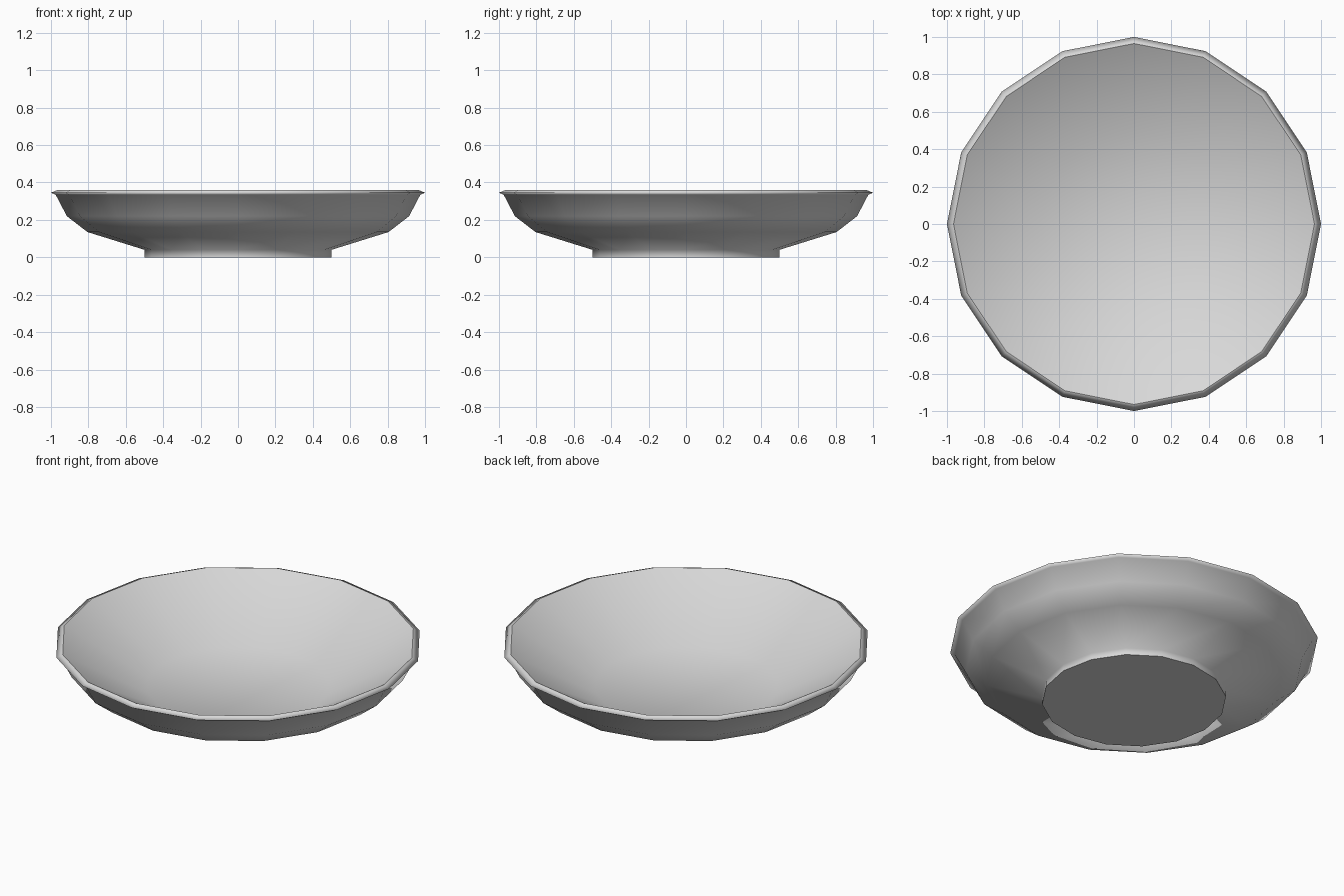
import bpy, bmesh, math

cube = bpy.data.objects.get("Cube")
if cube:
    bpy.data.objects.remove(cube, do_unlink=True)

SIDES = 16

# Glazed ceramic colour
glaze = bpy.data.materials.new("pale_grey_ceramic")
glaze.use_nodes = True
colour = (0.69, 0.69, 0.69, 1)
glaze.diffuse_color = colour
glaze.node_tree.nodes["Principled BSDF"].inputs["Base Color"].default_value = colour

# Radius and height: foot, outer wall, rolled rim, then the sloping bowl
outside = [
    (0.50, 0.0), (0.50, 0.04), (0.805, 0.135), (0.915, 0.22),
    (0.975, 0.335), (1.0, 0.345), (0.965, 0.36),
]
inside = [(0.5, 0.095)]


def lathe(name, points, sides, sharp_rings, material):
    bm = bmesh.new()
    rings = []
    for r, z in points:
        angles = [2 * math.pi * i / sides for i in range(sides)]
        rings.append([bm.verts.new((r * math.cos(a), r * math.sin(a), z)) for a in angles])
    for low, high in zip(rings, rings[1:]):
        for i in range(sides):
            j = (i + 1) % sides
            bm.faces.new((low[i], low[j], high[j], high[i]))
    # Base of the foot and dished floor of the bowl
    bm.faces.new(rings[0][::-1])
    bmesh.ops.poke(bm, faces=[bm.faces.new(rings[-1])], offset=-0.04)
    for face in bm.faces:
        face.smooth = True
    # Crisp edges around the foot and the inner rim
    for k in sharp_rings:
        for i in range(sides):
            bm.edges.get((rings[k][i], rings[k][i - 1])).smooth = False
    mesh = bpy.data.meshes.new(name)
    bm.to_mesh(mesh)
    bm.free()
    mesh.materials.append(material)
    obj = bpy.data.objects.new(name, mesh)
    bpy.context.collection.objects.link(obj)


lathe("plate", outside + inside, SIDES, (0, len(outside) - 1), glaze)
